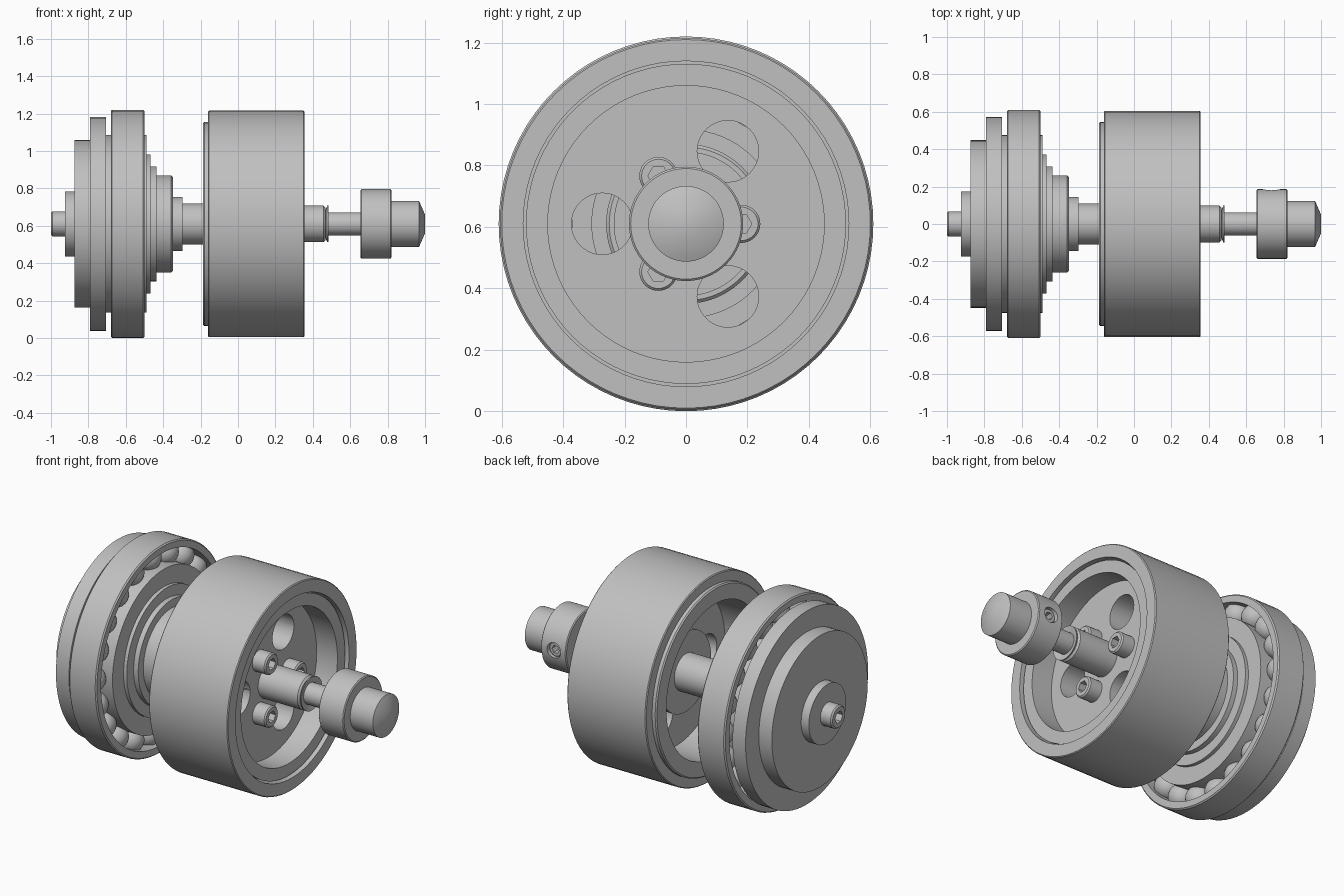
import bpy, bmesh
from math import pi, sin, cos, radians
from mathutils import Matrix

AXIS = 0.61   # height of the common centre line
SIDES = 80

cube = bpy.data.objects.get("Cube")
if cube:
    bpy.data.objects.remove(cube, do_unlink=True)

steel = bpy.data.materials.new("plain_grey")
steel.use_nodes = True
steel.diffuse_color = (0.53, 0.53, 0.53, 1)
steel.node_tree.nodes["Principled BSDF"].inputs["Base Color"].default_value = steel.diffuse_color


def finish(name, bm):
    """Turn a bmesh into a smooth-by-angle object on the centre line."""
    bmesh.ops.recalc_face_normals(bm, faces=bm.faces)
    mesh = bpy.data.meshes.new(name)
    bm.to_mesh(mesh)
    bm.free()
    mesh.materials.append(steel)
    obj = bpy.data.objects.new(name, mesh)
    obj.location.z = AXIS
    bpy.context.collection.objects.link(obj)
    smooth(obj)
    return obj


def activate(obj):
    bpy.ops.object.select_all(action='DESELECT')
    obj.select_set(True)
    bpy.context.view_layer.objects.active = obj


def smooth(obj):
    activate(obj)
    bpy.ops.object.shade_smooth_by_angle(angle=radians(30))


def lathe(name, profile, closed=False, sides=SIDES):
    """Revolve (x, radius) points about the x axis; closed makes a ring."""
    bm = bmesh.new()
    rows = [[bm.verts.new((x, r * cos(2 * pi * i / sides), r * sin(2 * pi * i / sides)))
             for i in range(sides)] for x, r in profile]
    pairs = list(zip(rows, rows[1:])) + ([(rows[-1], rows[0])] if closed else [])
    for a, b in pairs:
        for i in range(sides):
            j = (i + 1) % sides
            bm.faces.new((a[i], a[j], b[j], b[i]))
    bmesh.ops.remove_doubles(bm, verts=bm.verts, dist=1e-5)
    return finish(name, bm)


def stepped(name, start, steps):
    """Solid shaft from (end x, radius) steps."""
    points = [(start, 0)]
    for end, r in steps:
        points += [(start, r), (end, r)]
        start = end
    return lathe(name, points + [(start, 0)])


def cut(obj, cutter):
    cutter.hide_render = True
    mod = obj.modifiers.new("cut", 'BOOLEAN')
    mod.object = cutter
    mod.solver = 'EXACT'
    activate(obj)
    bpy.ops.object.modifier_apply(modifier=mod.name)
    bpy.data.objects.remove(cutter, do_unlink=True)
    smooth(obj)


def rod(name, x0, x1, r, sides=48):
    return lathe(name, [(x0, 0), (x0, r), (x1, r), (x1, 0)], sides=sides)


def screw(name, length, r, socket):
    """Cap screw with its outer end at the local origin, facing +x."""
    b = r * 0.12
    head = lathe(name, [(-length, 0), (-length, r), (-b, r), (0, r - b), (0, 0)], sides=40)
    cut(head, rod("socket_cutter", -length * 0.55, 0.05, socket, 6))
    return head


# Left end: screw, washer and bearing cover
end_screw = screw("end_screw", 0.08, 0.067, 0.036)
end_screw.location.x = -1
end_screw.rotation_euler.z = pi
stepped("end_washer", -0.925, [(-0.875, 0.174)])
stepped("bearing_cover", -0.875, [(-0.79, 0.448), (-0.705, 0.572)])

# Ball bearing: outer ring, inner ring and balls
lathe("bearing_outer_ring", [(-0.68, 0.565), (-0.68, 0.603), (-0.673, 0.61), (-0.507, 0.61),
                             (-0.50, 0.603), (-0.50, 0.565)], closed=True)
stepped("bearing_inner_ring", -0.71, [(-0.488, 0.475)])
BALLS = 20
bm = bmesh.new()
for i in range(BALLS):
    a = 2 * pi * i / BALLS
    bmesh.ops.create_uvsphere(bm, u_segments=24, v_segments=14, radius=0.075,
                              matrix=Matrix.Translation((-0.59, 0.52 * cos(a), 0.52 * sin(a))))
finish("bearing_balls", bm)

# Stepped spindle between the bearing and the drum
lathe("spindle", [(-0.50, 0), (-0.50, 0.372), (-0.467, 0.372), (-0.467, 0.308), (-0.437, 0.308),
                  (-0.437, 0.26), (-0.357, 0.26), (-0.348, 0.25), (-0.348, 0.145),
                  (-0.297, 0.145), (-0.297, 0.109), (0.03, 0.109), (0.03, 0)])

# Drum: outer sleeve over a wheel with a pierced web
lathe("drum_sleeve", [(-0.16, 0.53), (-0.16, 0.60), (-0.155, 0.605), (0.35, 0.605),
                      (0.355, 0.60), (0.355, 0.53)], closed=True)
wheel = lathe("drum_wheel", [(0.06, 0), (0.06, 0.45), (-0.187, 0.45), (-0.187, 0.538),
                             (-0.18, 0.545), (-0.155, 0.545), (-0.155, 0.521), (0.335, 0.521),
                             (0.335, 0.45), (0.20, 0.45), (0.20, 0)])
for k in range(3):
    a = pi / 3 + 2 * pi * k / 3
    hole = rod("hole_cutter", -0.1, 0.3, 0.1)
    hole.location = (0, 0.273 * cos(a), AXIS + 0.273 * sin(a))
    cut(wheel, hole)
stepped("hub_flange", 0.0, [(0.065, 0.235)])

# Hub screws around the drum centre
first = screw("hub_screw_1", 0.10, 0.062, 0.034)
for k in range(3):
    a = 2 * pi * k / 3
    item = first
    if k:
        item = first.copy()
        item.name = "hub_screw_%d" % (k + 1)
        bpy.context.collection.objects.link(item)
    item.location = (0.285, 0.18 * cos(a), AXIS + 0.18 * sin(a))

# Right hub, dished washer and thin shaft
lathe("right_hub", [(0.15, 0), (0.15, 0.098), (0.457, 0.098), (0.467, 0.088), (0.467, 0)])
lathe("dished_washer", [(0.462, 0.06), (0.477, 0.098), (0.483, 0.098), (0.472, 0.06)], closed=True)
rod("thin_shaft", 0.45, 0.68, 0.062)

# Locking collar with a set screw on its rear side
collar = lathe("collar", [(0.655, 0), (0.655, 0.18), (0.66, 0.186), (0.815, 0.186),
                          (0.82, 0.18), (0.82, 0)])
bore = rod("bore_cutter", 0.1, 0.3, 0.045)
bore.location.x = 0.735
bore.rotation_euler.z = pi / 2
cut(collar, bore)
set_screw = screw("set_screw", 0.09, 0.043, 0.024)
set_screw.location = (0.735, 0.168, AXIS)
set_screw.rotation_euler.z = pi / 2

# Pointed end knob
lathe("end_knob", [(0.81, 0), (0.81, 0.123), (0.968, 0.123), (1.0, 0.05), (1.0, 0)])
